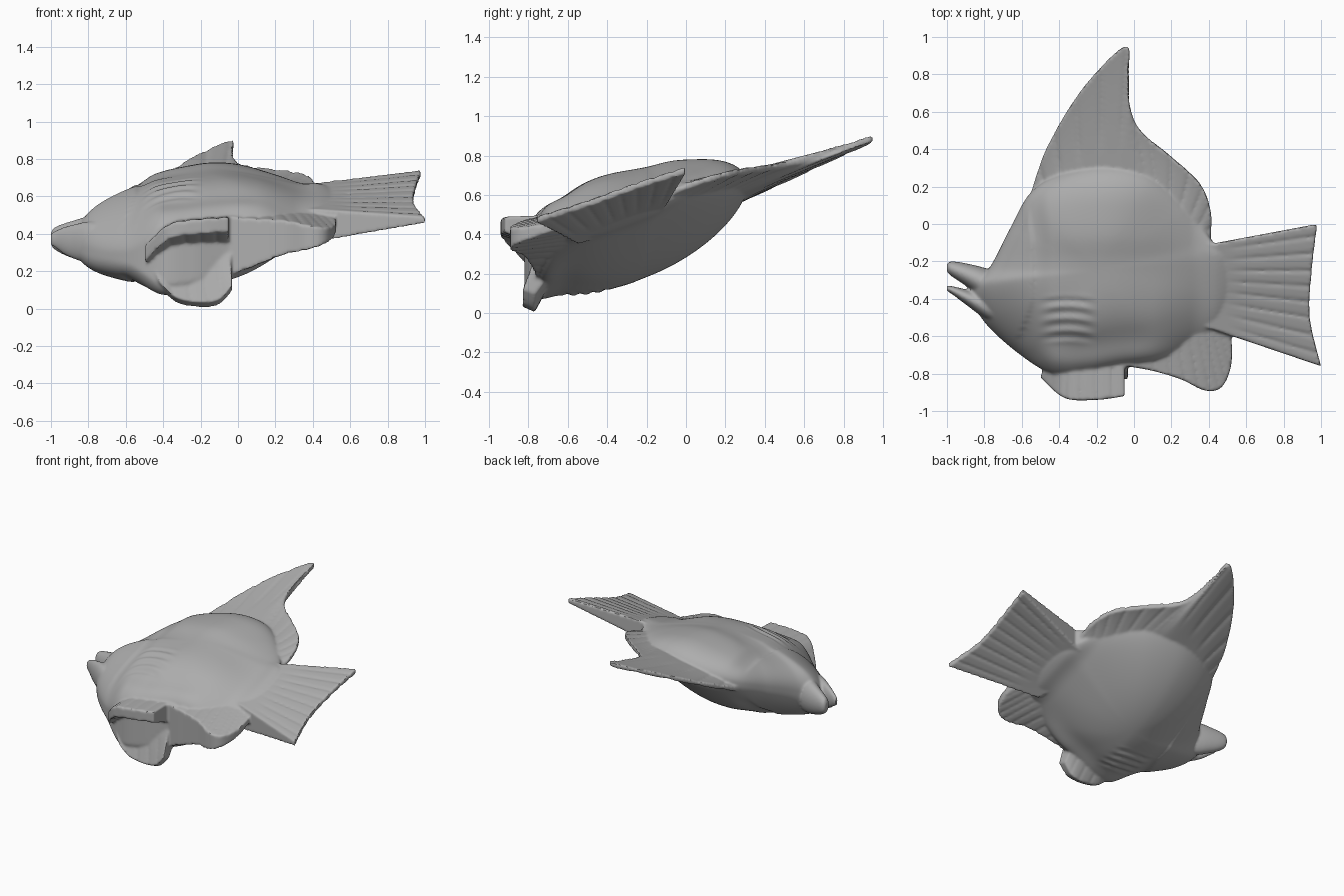
import bpy, bmesh, math
from mathutils import Vector

if "Cube" in bpy.data.objects:
    bpy.data.objects.remove(bpy.data.objects["Cube"])

STONE = bpy.data.materials.new("grey stone")
STONE.diffuse_color = (0.42, 0.42, 0.42, 1)
STONE.use_nodes = True
STONE.node_tree.nodes["Principled BSDF"].inputs["Base Color"].default_value = STONE.diffuse_color
PARTS = []


def plane(x, y):
    """Height of the tilted middle plane of the fish."""
    return 0.57 + 0.173 * x + 0.355 * y


def smooth(a, b, v):
    t = max(0.0, min(1.0, (v - a) / (b - a)))
    return t * t * (3 - 2 * t)


def spline(pts, n, closed=False):
    """Even samples along a smooth curve through the points."""
    p = [Vector(q) for q in pts]
    k = len(p)
    segs = k if closed else k - 1
    at = (lambda i: p[i % k]) if closed else (lambda i: p[max(0, min(k - 1, i))])
    out = []
    for j in range(n):
        u = segs * j / (n if closed else n - 1)
        i = min(int(u), segs - 1)
        t = u - i
        a, b, c, d = at(i - 1), at(i), at(i + 1), at(i + 2)
        out.append(0.5 * (2 * b + (c - a) * t + (2 * a - 5 * b + 4 * c - d) * t * t
                          + (3 * b - a - 3 * c + d) * t ** 3))
    return out


def finish(name, bm):
    bmesh.ops.recalc_face_normals(bm, faces=bm.faces)
    mesh = bpy.data.meshes.new(name)
    bm.to_mesh(mesh)
    bm.free()
    mesh.materials.append(STONE)
    ob = bpy.data.objects.new(name, mesh)
    bpy.context.collection.objects.link(ob)
    PARTS.append(ob)


def fin(name, root, edge, thick, rays, depth=0.009, axis=(0, 0, 1), n=150, m=14):
    """Plate between a root curve and an edge curve, grooved along its rays."""
    lift = lambda q: q if len(q) == 3 else (q[0], q[1], plane(*q))
    r = spline([lift(q) for q in root], n)
    e = spline([lift(q) for q in edge], n)
    axis = Vector(axis).normalized()
    bm = bmesh.new()
    sides = []
    for s in (1, -1):
        grid = []
        for i in range(n):
            u = i / (n - 1)
            row = []
            for j in range(m):
                v = j / (m - 1)
                ray = (1 - abs(math.sin(math.pi * rays * u))) ** 3 * smooth(0, 0.03, u) * smooth(1, 0.97, u)
                t = max(0.01, thick(u, v) - depth * ray * smooth(0.2, 0.5, v))
                row.append(bm.verts.new(r[i].lerp(e[i], v) + axis * s * t))
            grid.append(row)
        for i in range(n - 1):
            for j in range(m - 1):
                bm.faces.new((grid[i][j], grid[i + 1][j], grid[i + 1][j + 1], grid[i][j + 1]))
        sides.append(grid)
    rim = lambda g: ([g[i][0] for i in range(n)] + g[-1][1:]
                     + [g[i][-1] for i in range(n - 2, -1, -1)] + g[0][-2:0:-1])
    a, b = rim(sides[0]), rim(sides[1])
    for i in range(len(a)):
        k = (i + 1) % len(a)
        bm.faces.new((a[i], a[k], b[k], b[i]))
    finish(name, bm)


def jaw(name, stations):
    """Tapered loft; each station is x, y, z, half width, half height."""
    bm = bmesh.new()
    rings = []
    for x, y, z, w, h in spline(stations, 16):
        rings.append([bm.verts.new((x, y + w * math.cos(a), z + h * math.sin(a)))
                      for a in (math.tau * k / 28 for k in range(28))])
    for p, q in zip(rings, rings[1:]):
        for k in range(28):
            bm.faces.new((p[k], p[k - 1], q[k - 1], q[k]))
    bm.faces.new(rings[0])
    bm.faces.new(rings[-1])
    finish(name, bm)


# Body: domed disc thinning to the tail, with a gill step and side fin ridges
OUTLINE = [(-0.87, -0.34), (-0.77, -0.23), (-0.66, -0.02), (-0.55, 0.17), (-0.38, 0.27),
           (-0.15, 0.31), (0.08, 0.26), (0.27, 0.1), (0.41, -0.08), (0.5, -0.2),
           (0.51, -0.42), (0.42, -0.58), (0.22, -0.71), (-0.05, -0.76), (-0.25, -0.81),
           (-0.42, -0.81), (-0.62, -0.69), (-0.81, -0.51)]
CENTRE = Vector((-0.2, -0.25))


def half_depth(x, y, t, s):
    power = 0.6 - 0.12 * smooth(-0.5, -0.8, x)
    h = 0.262 * max(0.0, 1 - t ** 2.2) ** power * (1 - 0.6 * smooth(-0.25, 0.6, x)) + 0.012
    h += 0.07 * smooth(-0.5, -0.75, y) * smooth(0.6, 1, t) * smooth(0.35, 0.0, x) * smooth(-0.6, -0.4, x)
    h += 0.035 * smooth(0.6, 1, t) * smooth(0.3, 0.45, x)
    if s > 0:  # fuller upper flank towards the belly
        h += 0.075 * smooth(-0.15, -0.6, y) * smooth(0.5, 0.1, x) * smooth(-0.75, -0.4, x)
        h -= 0.02 * smooth(-0.1, 0.1, y) * (1 - t)
    # gill cover step
    gill = -0.53 - 0.6 * max(0.0, -0.4 - y) ** 1.3 - 0.12 * max(0, y + 0.1)
    h -= 0.01 * smooth(gill - 0.02, gill, x) * smooth(gill + 0.1, gill + 0.02, x) * smooth(1, 0.8, t)
    # side fin ridges
    mask = smooth(-0.53, -0.42, x) * smooth(-0.18, -0.28, x) * smooth(-0.66, -0.6, y) * smooth(-0.36, -0.42, y)
    return h + 0.006 * mask * math.sin(math.tau * (y + (x + 0.36) ** 2) / 0.065)


def body():
    n, m = 200, 64
    line = spline(OUTLINE, n, True)
    bm = bmesh.new()
    rims = []
    for s in (1, -1):
        top = bm.verts.new((*CENTRE, plane(*CENTRE) + s * half_depth(*CENTRE, 0, s)))
        prev = None
        for j in range(1, m + 1):
            t = math.sin(math.pi / 2 * j / m)
            ring = []
            for q in line:
                x, y = CENTRE.lerp(q, t)
                z = plane(x, y) + 0.06 * smooth(-0.2, -0.8, x) + s * half_depth(x, y, t, s)
                ring.append(bm.verts.new((x, y, z)))
            for k in range(n):
                if prev:
                    bm.faces.new((prev[k - 1], prev[k], ring[k], ring[k - 1]))
                else:
                    bm.faces.new((top, ring[k], ring[k - 1]))
            prev = ring
        rims.append(prev)
    for k in range(n):
        bm.faces.new((rims[0][k - 1], rims[0][k], rims[1][k], rims[1][k - 1]))
    finish("fish", bm)


body()

# Open mouth
jaw("upper_jaw", [(-0.62, -0.38, 0.385, 0.08, 0.1), (-0.78, -0.325, 0.37, 0.085, 0.125),
                  (-0.9, -0.27, 0.37, 0.06, 0.095), (-0.98, -0.238, 0.375, 0.038, 0.06),
                  (-1.0, -0.235, 0.375, 0.02, 0.03)])
jaw("lower_jaw", [(-0.62, -0.52, 0.36, 0.06, 0.08), (-0.78, -0.45, 0.355, 0.065, 0.11),
                  (-0.9, -0.39, 0.36, 0.04, 0.085), (-0.97, -0.355, 0.37, 0.022, 0.05),
                  (-1.0, -0.345, 0.37, 0.014, 0.03)])

# Tall swept back fin
fin("dorsal_fin",
    [(-0.5, 0.1), (-0.4, 0.15), (-0.25, 0.2), (-0.08, 0.22), (0.02, 0.18), (0.1, 0.13),
     (0.18, 0.06), (0.26, -0.02), (0.32, -0.1), (0.36, -0.16)],
    [(-0.55, 0.17), (-0.46, 0.42), (-0.27, 0.73), (-0.04, 0.95, 0.885), (-0.035, 0.72), (0.02, 0.52),
     (0.2, 0.36), (0.35, 0.22), (0.41, 0.07), (0.41, -0.09)],
    lambda u, v: 0.017 + 0.045 * (1 - v) ** 1.5, 15)

# Fanned tail, thick at the root
fin("tail_fin",
    [(0.34, -0.12), (0.34, -0.25), (0.34, -0.4), (0.38, -0.55)],
    [(0.98, 0.0, 0.725), (0.95, -0.25), (0.94, -0.5), (1.0, -0.76)],
    lambda u, v: 0.018 + (0.06 + 0.015 * u) * (1 - v), 9, 0.01)

# Rear belly fin, a wedge that thins towards the tail
fin("anal_fin",
    [(-0.06, -0.6), (0.08, -0.58), (0.2, -0.52), (0.3, -0.47), (0.36, -0.43), (0.42, -0.4), (0.45, -0.38)],
    [(-0.04, -0.76, 0.335), (0.1, -0.785, 0.355), (0.25, -0.83, 0.38), (0.38, -0.89, 0.38),
     (0.47, -0.87, 0.39), (0.52, -0.75, 0.42), (0.52, -0.58, 0.48)],
    lambda u, v: 0.022 + 0.14 * (1 - u) ** 1.7 + 0.02 * (1 - v), 11)

# Paired belly fins, one reaching forward and one hanging down
fin("upper_pelvic_fin",
    [(-0.46, -0.7, 0.31), (-0.35, -0.68, 0.38), (-0.2, -0.66, 0.4), (-0.05, -0.66, 0.41)],
    [(-0.5, -0.82, 0.29), (-0.37, -0.93, 0.41), (-0.2, -0.94, 0.44), (-0.05, -0.92, 0.45)],
    lambda u, v: 0.04 + 0.05 * (1 - v), 6, n=60)
fin("lower_pelvic_fin",
    [(-0.48, -0.7, 0.25), (-0.32, -0.7, 0.26), (-0.18, -0.7, 0.27), (-0.04, -0.7, 0.28)],
    [(-0.42, -0.8, 0.13), (-0.33, -0.8, 0.045), (-0.2, -0.8, 0.02), (-0.1, -0.8, 0.035), (-0.03, -0.8, 0.11)],
    lambda u, v: 0.035 + 0.03 * (1 - v), 5, 0.005, axis=(0, -0.9, 0.4), n=60)

# Fuse the parts into one carved skin
for ob in PARTS:
    ob.select_set(True)
fish = PARTS[0]
bpy.context.view_layer.objects.active = fish
bpy.ops.object.join()
skin = fish.modifiers.new("skin", 'REMESH')
skin.mode = 'VOXEL'
skin.voxel_size = 0.009
soften = fish.modifiers.new("soften", 'SMOOTH')
soften.factor, soften.iterations = 0.5, 4
for name in ("skin", "soften"):
    bpy.ops.object.modifier_apply(modifier=name)
bpy.ops.object.shade_smooth_by_angle(angle=math.radians(45))
